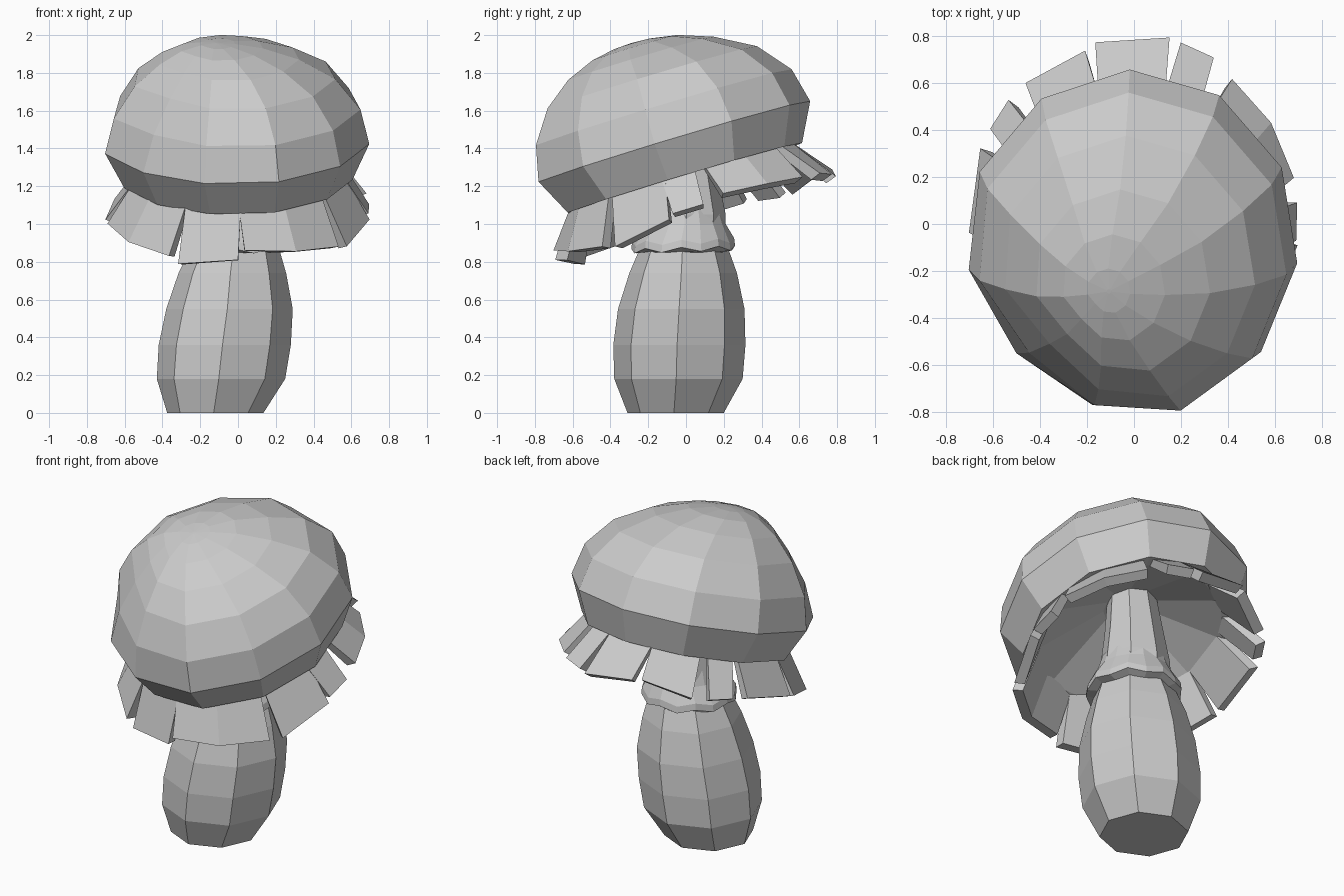
import bpy, bmesh
from math import sin, cos, radians, pi
from mathutils import Matrix

cube = bpy.data.objects.get("Cube")
if cube:
    bpy.data.objects.remove(cube, do_unlink=True)

grey = bpy.data.materials.new("plain grey")
grey.use_nodes = True
grey.diffuse_color = (0.6, 0.6, 0.6, 1)
grey.node_tree.nodes["Principled BSDF"].inputs["Base Color"].default_value = (0.6, 0.6, 0.6, 1)

# Shared tilted frame of the cap and its skirt
X_SCALE = 0.915
TILT = (Matrix.Translation((0, -0.075, 1.43))
        @ Matrix.Rotation(radians(16.8), 4, 'X')
        @ Matrix.Rotation(radians(-1.7), 4, 'Y'))


def finish(bm, name, matrix=None):
    if matrix:
        bm.transform(matrix)
    bmesh.ops.recalc_face_normals(bm, faces=bm.faces)
    mesh = bpy.data.meshes.new(name)
    bm.to_mesh(mesh)
    bm.free()
    mesh.materials.append(grey)
    obj = bpy.data.objects.new(name, mesh)
    bpy.context.collection.objects.link(obj)
    return obj


def loft(name, rings, sides, start, x_scale=1, matrix=None, shape=lambda i, z: 1):
    """Closed tube through rings of (centre x, centre y, height, radius)."""
    bm = bmesh.new()
    loops = []
    for cx, cy, z, r in rings:
        loop = []
        for i in range(sides):
            a = radians(start) + 2 * pi * i / sides
            rr = r * shape(i, z)
            loop.append(bm.verts.new((cx + rr * cos(a) * x_scale, cy + rr * sin(a), z)))
        loops.append(loop)
    for low, high in zip(loops, loops[1:]):
        for i in range(sides):
            j = (i + 1) % sides
            bm.faces.new((low[i], low[j], high[j], high[i]))
    bm.faces.new(loops[0])
    bm.faces.new(loops[-1])
    return finish(bm, name, matrix)


# Bulging stem, eight sided, leaning toward the middle as it rises
loft("stem", [(-0.12, -0.055, 0, 0.255), (-0.09, -0.04, 0.18, 0.34),
              (-0.07, -0.035, 0.36, 0.35), (-0.045, -0.025, 0.55, 0.335),
              (-0.03, -0.015, 0.74, 0.285), (-0.015, -0.01, 0.88, 0.23)], 8, -92)

# Slim neck running up into the cap
loft("neck", [(-0.01, 0, 0.85, 0.21), (0, 0.01, 1.05, 0.2),
              (0, 0, 1.25, 0.17), (0, -0.02, 1.5, 0.14)], 8, -92)

# Flared collar round the neck, with a slightly uneven hem
collar = loft("collar", [(-0.01, -0.01, 0.85, 0.22), (-0.01, -0.015, 0.865, 0.275),
                         (-0.01, -0.015, 0.905, 0.27), (0, 0, 1.0, 0.21),
                         (0, 0, 1.08, 0.185)], 16, -92)
for v in collar.data.vertices:
    if (v.index // 16) in (1, 2):
        v.co.z += 0.012 * (-1) ** v.index + 0.03 * v.co.y

# Domed cap with an irregular rim, flattened toward the front right
RIM = [1, 1, 1.02, 1.02, 0.97, 0.985, 1.01, 1, 1, 1, 1]


def cap_shape(i, z):
    dent = {3: 0.03, 4: 0.12, 5: 0.04}.get(i, 0)
    return RIM[i] - dent * min(1, max(0, z) / 0.36)


loft("cap", [(0, 0, 0.03, 0.13), (0, 0, -0.18, 0.57), (0, 0, -0.2, 0.66),
             (0, 0, 0, 0.765), (0, 0, 0.19, 0.72),
             (-0.01, -0.01, 0.36, 0.59), (-0.035, -0.035, 0.475, 0.41),
             (-0.07, -0.045, 0.54, 0.24), (-0.09, -0.05, 0.565, 0.1),
             (-0.09, -0.05, 0.57, 0.01)],
     11, 91.5, X_SCALE, TILT, cap_shape)

# Torn skirt flaps: start angle, end angle, hem height, hem radius, hem slope
FLAPS = [(-8, 5, 0.38, 0.75, 0), (14, 54, 0.37, 0.755, 0.03), (63, 75, 0.4, 0.79, 0.02),
         (79, 104, 0.4, 0.795, -0.05), (108, 132, 0.39, 0.775, 0.05),
         (140, 151, 0.4, 0.78, -0.02), (158, 186, 0.38, 0.785, 0),
         (190, 238, 0.4, 0.78, 0.03), (242, 269, 0.435, 0.77, -0.04),
         (272, 318, 0.4, 0.765, 0.07), (324, 350, 0.43, 0.76, -0.05)]


def flap(bm, a0, a1, drop, radius, slope):
    steps = max(1, round((a1 - a0) / 20))
    columns = []
    for i in range(steps + 1):
        t = i / steps
        top = radians(a0 - 2 + (a1 - a0 + 4) * t)
        hem = radians(a0 + (a1 - a0) * t)
        low = -drop - slope * (t - 0.5)
        section = [(top, 0.62, -0.18), (hem, radius, low),
                   (hem, radius - 0.06, low - 0.02), (top, 0.55, -0.17)]
        columns.append([bm.verts.new((r * cos(a) * X_SCALE, r * sin(a), h))
                        for a, r, h in section])
    for left, right in zip(columns, columns[1:]):
        for k in range(4):
            n = (k + 1) % 4
            bm.faces.new((left[k], left[n], right[n], right[k]))
    bm.faces.new(columns[0])
    bm.faces.new(columns[-1])


skirt = bmesh.new()
for spec in FLAPS:
    flap(skirt, *spec)
finish(skirt, "torn_skirt", TILT)
